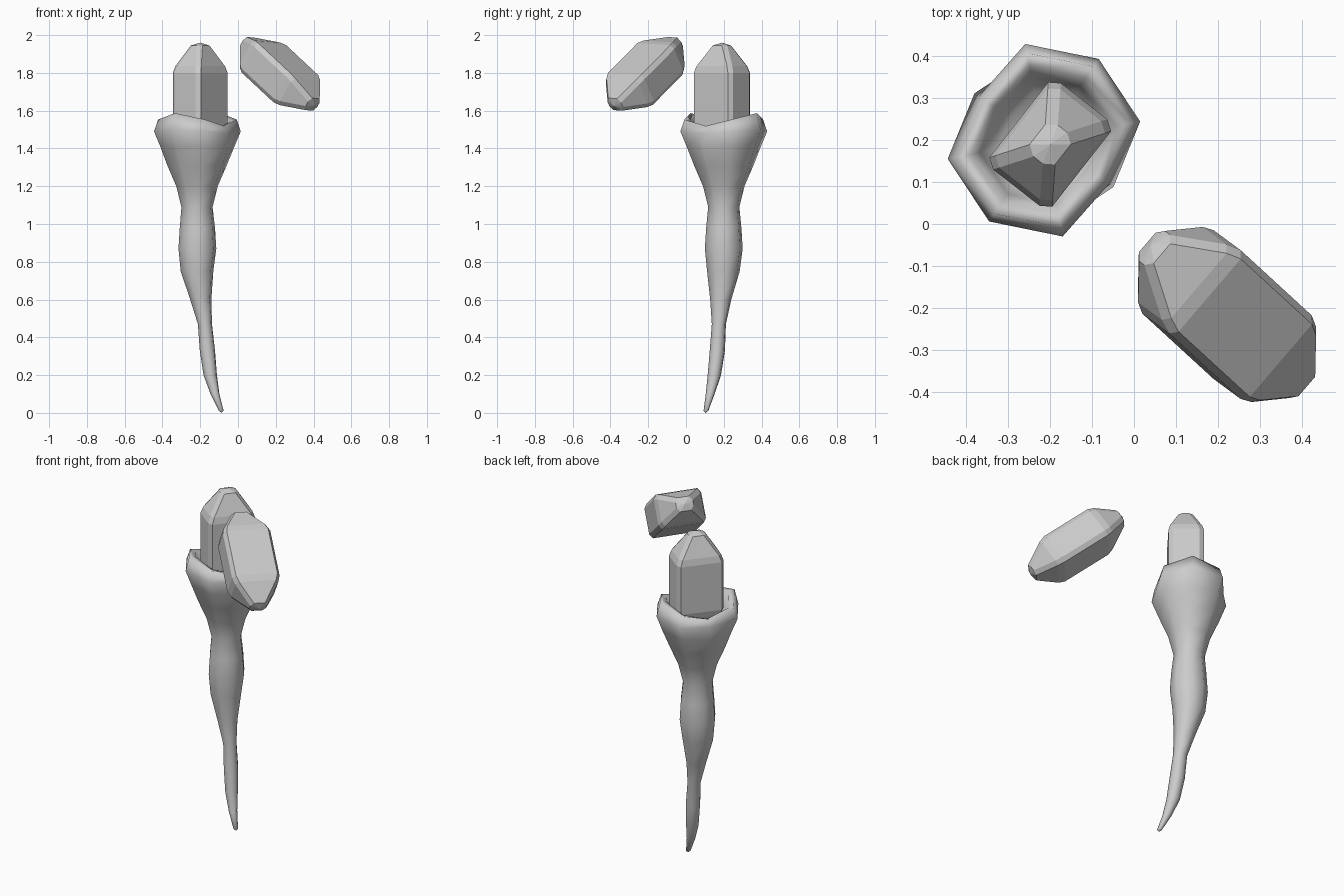
import bpy, bmesh
from math import sin, cos, radians
from mathutils import Vector, Matrix

if "Cube" in bpy.data.objects:
    bpy.data.objects.remove(bpy.data.objects["Cube"])

grey = bpy.data.materials.new("stone grey")
grey.diffuse_color = (0.6, 0.6, 0.6, 1)
grey.use_nodes = True
grey.node_tree.nodes["Principled BSDF"].inputs["Base Color"].default_value = grey.diffuse_color


def loft(name, rings, start, end, smooth):
    """Skin closed rings of points, closing both ends with a fan to a point."""
    bm = bmesh.new()
    loops = [[bm.verts.new(p) for p in r] for r in rings]
    n = len(loops[0])
    for a, b in zip(loops, loops[1:]):
        for i in range(n):
            j = (i + 1) % n
            bm.faces.new((a[i], a[j], b[j], b[i]))
    for loop, tip in ((loops[0], start), (loops[-1], end)):
        v = bm.verts.new(tip)
        for i in range(n):
            bm.faces.new((loop[i], loop[(i + 1) % n], v))
    bmesh.ops.recalc_face_normals(bm, faces=bm.faces)
    for f in bm.faces:
        f.smooth = smooth
    me = bpy.data.meshes.new(name)
    bm.to_mesh(me)
    bm.free()
    me.materials.append(grey)
    ob = bpy.data.objects.new(name, me)
    bpy.context.collection.objects.link(ob)
    return ob


# Handle: eight-sided twisted root with a flared, hollow cup
# (z, centre x, centre y, radius)
shaft = [(0.012, -.089, .106, .013), (.1, -.122, .128, .024), (.2, -.147, .15, .036),
         (.33, -.162, .166, .041), (.47, -.175, .174, .038), (.6, -.197, .184, .057),
         (.75, -.217, .198, .088), (.87, -.215, .2, .102), (.98, -.215, .2, .095),
         (1.09, -.217, .2, .084), (1.2, -.217, .2, .112), (1.31, -.217, .2, .16),
         (1.41, -.215, .2, .2)]
ANG = [radians(11 + 45 * i) for i in range(8)]
rings = [[(x + r * cos(a), y + r * sin(a), z) for a in ANG] for z, x, y, r in shaft]

# Cup rim: two opposite corners are pulled in and dip down
# (z, radius, dip)
for z, r, dip in [(1.49, .234, .01), (1.553, .212, .034), (1.545, .18, .034),
                  (1.48, .155, .02), (1.42, .12, 0)]:
    ring = []
    for a in ANG:
        k = cos(2 * (a - radians(56)))
        rr = r * (1 - .2 * max(0, -k))
        ring.append((-.215 + rr * cos(a), .2 + rr * sin(a), z + dip * k))
    rings.append(ring)
loft("handle", rings, (-.087, .105, 0), (-.215, .2, 1.41), True)


# Crystals: chamfered rectangular prism with a blunt pyramid on both ends
def crystal(name, centre, axis, long_dir):
    a = Vector(axis).normalized()
    l = Vector(long_dir)
    l = (l - a * l.dot(a)).normalized()
    s = a.cross(l)
    half = [(.285, .047), (.176, .133), (.14, .148)]   # (height, corner radius)
    levels = [(-h, r) for h, r in half] + [(h, r) for h, r in reversed(half)]
    c = Vector(centre)
    w = .015                                           # half width of edge chamfer
    rings = []
    for h, r in levels:
        ring = []
        for d in (34, 146, 214, 326):
            d = radians(d)
            for k in (-w, w):
                u, v = r * cos(d) - k * sin(d), r * sin(d) + k * cos(d)
                ring.append(c + a * h + l * u + s * v)
        rings.append(ring)
    return loft(name, rings, c - a * .3, c + a * .3, False)


crystal("set_crystal", (-.2, .19, 1.66), (0, 0, 1),
        (cos(radians(52)), sin(radians(52)), 0))
crystal("loose_crystal", (.222, -.216, 1.795), (-.61, .56, .57), (.66, .75, -.06))
